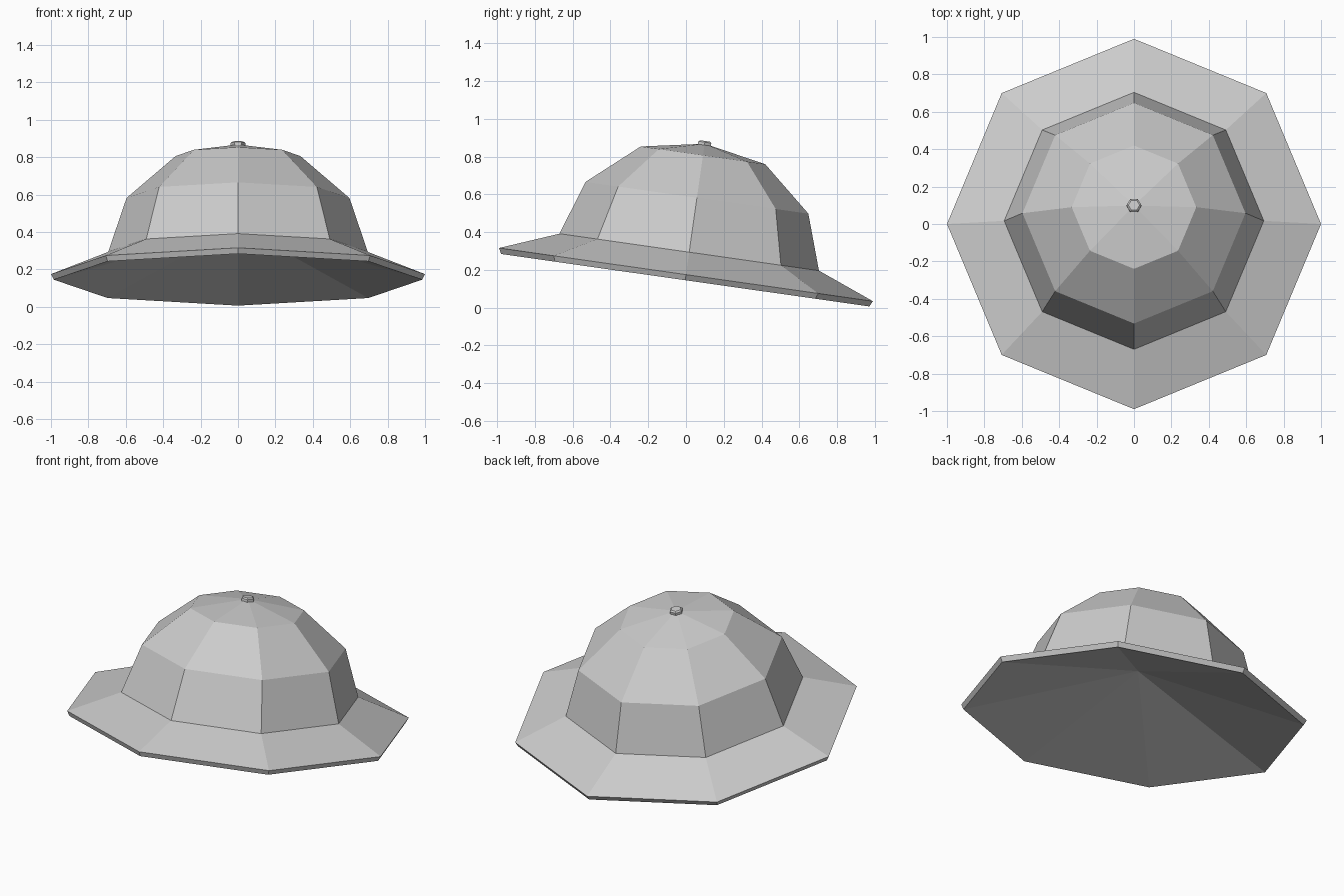
import bpy, bmesh, math
from mathutils import Matrix

cube = bpy.data.objects.get("Cube")
if cube:
    bpy.data.objects.remove(cube)

# Whole hat leans down towards the back
TILT = Matrix.Translation((0, 0, 0.175)) @ Matrix.Rotation(math.radians(-8.1), 4, 'X')

grey = bpy.data.materials.new("felt_grey")
grey.use_nodes = True
colour = (0.6, 0.6, 0.6, 1)
grey.diffuse_color = colour
grey.node_tree.nodes["Principled BSDF"].inputs["Base Color"].default_value = colour


def lathe(name, profile, sides):
    """Faceted solid of revolution from (radius, height) pairs, tilted into place."""
    bm = bmesh.new()
    rings = []
    for r, h in profile:
        if r == 0:
            rings.append([bm.verts.new((0, 0, h))] * sides)
            continue
        angles = [2 * math.pi * i / sides for i in range(sides)]
        rings.append([bm.verts.new((r * math.cos(a), r * math.sin(a), h)) for a in angles])
    for low, high in zip(rings, rings[1:]):
        for i in range(sides):
            j = (i + 1) % sides
            corners = dict.fromkeys((low[i], low[j], high[j], high[i]))
            bm.faces.new(list(corners))
    bmesh.ops.recalc_face_normals(bm, faces=bm.faces)
    mesh = bpy.data.meshes.new(name)
    bm.to_mesh(mesh)
    bm.free()
    mesh.materials.append(grey)
    obj = bpy.data.objects.new(name, mesh)
    bpy.context.collection.objects.link(obj)
    obj.matrix_world = TILT
    return obj


# Brim and domed crown, with a shallow hollow underneath
lathe("hat_body", [(0, 0.26), (0.985, -0.03), (1.0, 0), (0.694, 0.12),
                   (0.596, 0.411), (0.333, 0.638), (0, 0.7)], 8)

# Small button on the crown
lathe("top_button", [(0, 0.68), (0.04, 0.68), (0.04, 0.708), (0.03, 0.715), (0, 0.715)], 6)
